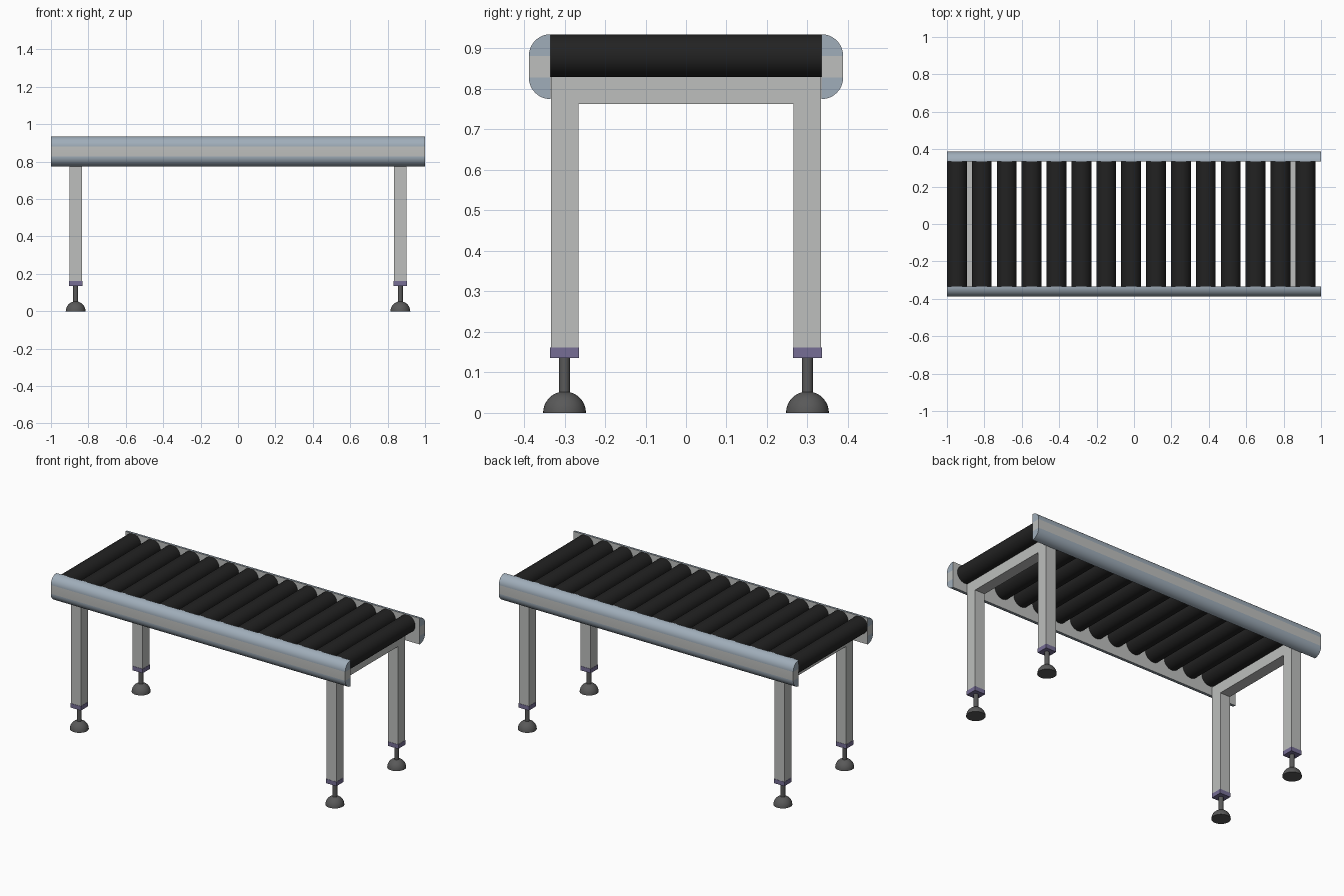
import bpy, bmesh, math
from mathutils import Matrix, Vector

if "Cube" in bpy.data.objects:
    bpy.data.objects.remove(bpy.data.objects["Cube"], do_unlink=True)


def material(name, r, g, b):
    m = bpy.data.materials.new(name)
    m.use_nodes = True
    m.diffuse_color = (r, g, b, 1)
    m.node_tree.nodes["Principled BSDF"].inputs["Base Color"].default_value = (r, g, b, 1)
    return m


GREY = material("light grey metal", 0.51, 0.52, 0.51)
BLUE = material("pale blue metal", 0.35, 0.42, 0.49)
BLACK = material("black rubber", 0.016, 0.016, 0.016)
PURPLE = material("purple plastic", 0.18, 0.155, 0.30)
DARK = material("dark grey steel", 0.10, 0.10, 0.10)


def finish(name, bm, mats, smooth=False):
    bmesh.ops.recalc_face_normals(bm, faces=bm.faces)
    me = bpy.data.meshes.new(name)
    bm.to_mesh(me)
    bm.free()
    for m in mats:
        me.materials.append(m)
    ob = bpy.data.objects.new(name, me)
    bpy.context.collection.objects.link(ob)
    if smooth:
        bpy.ops.object.select_all(action='DESELECT')
        ob.select_set(True)
        bpy.context.view_layer.objects.active = ob
        bpy.ops.object.shade_smooth_by_angle(angle=math.radians(35))
    return ob


def box(name, centre, size, mat):
    bm = bmesh.new()
    bmesh.ops.create_cube(bm, size=1, matrix=Matrix.Translation(centre) @ Matrix.Diagonal((*size, 1)))
    return finish(name, bm, [mat])


def cylinder(name, centre, radius, length, mat, axis='Z', sides=32):
    bm = bmesh.new()
    turn = Matrix.Rotation(math.pi / 2, 4, 'X') if axis == 'Y' else Matrix()
    bmesh.ops.create_cone(bm, cap_ends=True, segments=sides, radius1=radius, radius2=radius,
                          depth=length, matrix=Matrix.Translation(centre) @ turn)
    return finish(name, bm, [mat], True)


# Main dimensions
RAIL_IN, RAIL_R = 0.335, 0.053
RAIL_LOW, RAIL_HIGH = 0.775, 0.935
LEG_X, LEG_Y, LEG_W = 0.868, 0.300, 0.068
BEAM_TOP = 0.829


def side_rail(name, side):
    """Bullnose rail: grey flat band between two blue quarter rounds."""
    low, high = RAIL_LOW + RAIL_R, RAIL_HIGH - RAIL_R
    arc = [i * math.pi / 2 / 12 for i in range(13)]
    top = [(RAIL_R * math.cos(a), high + RAIL_R * math.sin(a)) for a in arc]
    bottom = [(RAIL_R * math.cos(a), low - RAIL_R * math.sin(a)) for a in arc]
    sections = [(top + [(0, high)], 1), (bottom + [(0, low)], 1),
                ([(0, low), (RAIL_R, low), (RAIL_R, high), (0, high)], 0)]
    bm = bmesh.new()
    for points, colour in sections:
        verts = [bm.verts.new((-1, side * (RAIL_IN + y), z)) for y, z in points]
        face = bm.faces.new(verts)
        ext = bmesh.ops.extrude_face_region(bm, geom=[face], use_keep_orig=True)
        bmesh.ops.translate(bm, vec=Vector((2, 0, 0)),
                            verts=[v for v in ext["geom"] if isinstance(v, bmesh.types.BMVert)])
        for f in bm.faces:
            if not f.tag:
                f.tag = True
                f.material_index = colour
    # Drop hidden seams and join the three strips
    seams = [f for f in bm.faces
             if all(abs(v.co.z - low) < 1e-5 for v in f.verts)
             or all(abs(v.co.z - high) < 1e-5 for v in f.verts)]
    bmesh.ops.delete(bm, geom=seams, context='FACES')
    bmesh.ops.remove_doubles(bm, verts=bm.verts, dist=1e-5)
    # The inner wall is all grey
    for f in bm.faces:
        if all(abs(abs(v.co.y) - RAIL_IN) < 1e-5 for v in f.verts):
            f.material_index = 0
    return finish(name, bm, [GREY, BLUE], True)


side_rail("front_rail", -1)
side_rail("back_rail", 1)

# Row of rollers
for i in range(15):
    cylinder(f"roller_{i + 1}", (-0.947 + i * 0.1331, 0, 0.882), 0.053, 2 * RAIL_IN - 0.001, BLACK, 'Y', 48)


def foot_dome(name, x, y):
    """Half sphere with a flat sole."""
    bm = bmesh.new()
    bmesh.ops.create_uvsphere(bm, u_segments=32, v_segments=16, radius=0.053)
    cut = bmesh.ops.bisect_plane(bm, geom=bm.verts[:] + bm.edges[:] + bm.faces[:],
                                 plane_co=(0, 0, 0), plane_no=(0, 0, -1), clear_outer=True)
    bmesh.ops.holes_fill(bm, edges=[e for e in bm.edges if e.is_boundary])
    bmesh.ops.translate(bm, vec=(x, y, 0), verts=bm.verts)
    return finish(name, bm, [DARK], True)


# Leg frames: cross beam, posts, end caps, threaded rods and feet
for sx, xname in ((-1, "right"), (1, "left")):
    x = sx * LEG_X
    box(f"{xname}_cross_beam", (x, 0, BEAM_TOP - 0.033), (LEG_W, 2 * LEG_Y - LEG_W, 0.066), GREY)
    for sy, yname in ((-1, "front"), (1, "back")):
        y = sy * LEG_Y
        tag = f"{yname}_{xname}"
        box(f"{tag}_leg", (x, y, (BEAM_TOP + 0.16) / 2), (LEG_W, LEG_W, BEAM_TOP - 0.16), GREY)
        box(f"{tag}_leg_cap", (x, y, 0.148), (0.071, 0.071, 0.026), PURPLE)
        cylinder(f"{tag}_foot_rod", (x, y, 0.09), 0.0135, 0.095, DARK)
        foot_dome(f"{tag}_foot", x, y)
